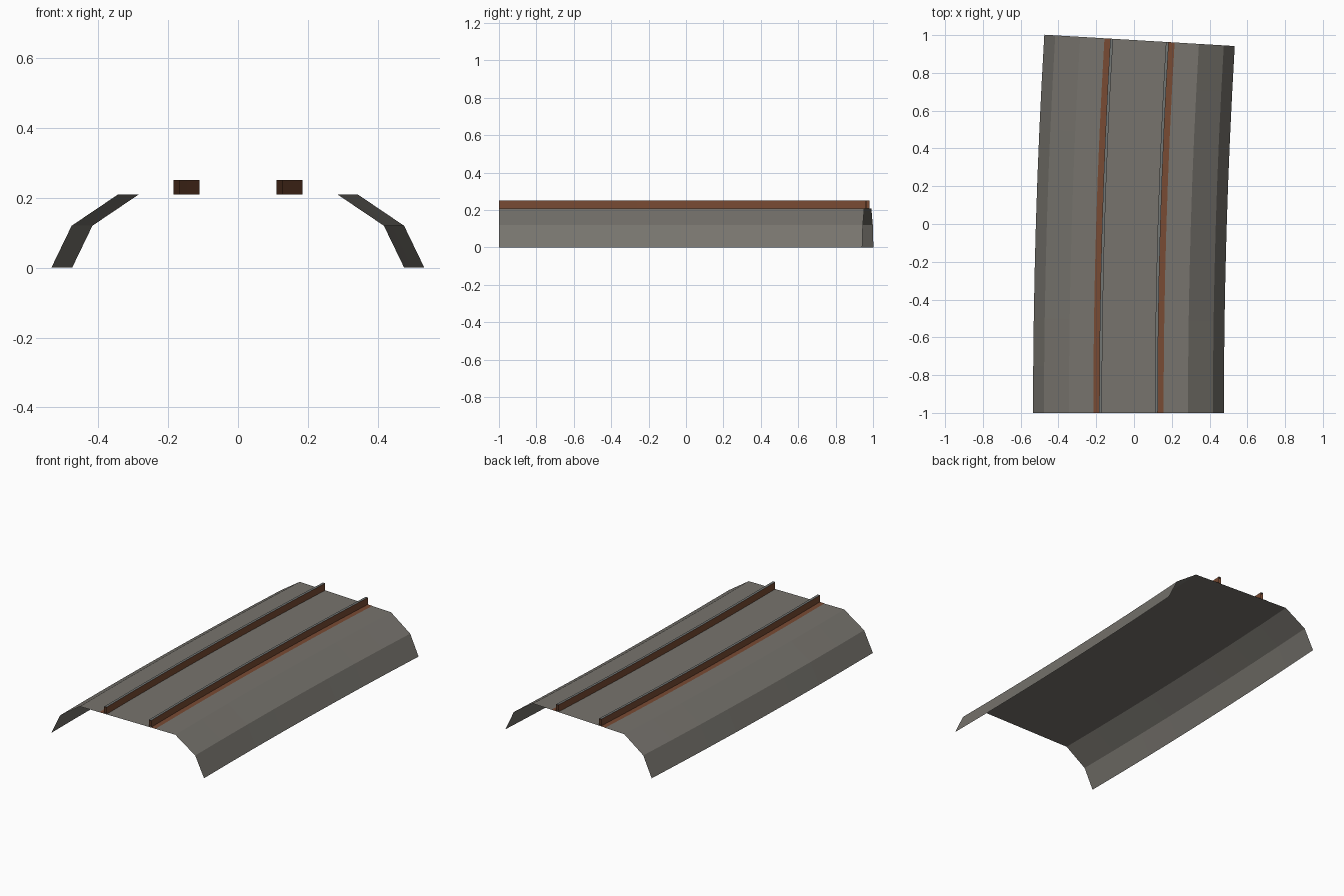
import bpy, bmesh, math

if "Cube" in bpy.data.objects:
    bpy.data.objects.remove(bpy.data.objects["Cube"])

# Gentle right-hand bend: every part is an open profile swept along one arc
ANGLE = math.asin(0.0594)
RADIUS = 33.2
STEPS = 8
START_X = -0.0293


def material(name, rgb):
    m = bpy.data.materials.new(name)
    m.diffuse_color = (*rgb, 1)
    m.use_nodes = True
    m.node_tree.nodes["Principled BSDF"].inputs["Base Color"].default_value = m.diffuse_color
    return m


stone = material("ballast grey", (0.185, 0.175, 0.155))
rust = material("rust brown", (0.19, 0.07, 0.033))
steel = material("steel grey", (0.17, 0.18, 0.175))


def sweep(name, profile, mats, pick=lambda i: 0):
    """Sweep an open (offset, height) profile, left to right, along the arc."""
    bm = bmesh.new()
    rings = []
    for s in range(STEPS + 1):
        a = ANGLE * s / STEPS
        ring = []
        for off, z in profile:
            r = RADIUS - off
            x = START_X + RADIUS - r * math.cos(a)
            ring.append(bm.verts.new((x, -1 + r * math.sin(a), z)))
        rings.append(ring)
    for near, far in zip(rings, rings[1:]):
        for i in range(len(profile) - 1):
            f = bm.faces.new((near[i], near[i + 1], far[i + 1], far[i]))
            f.material_index = pick(i)
    me = bpy.data.meshes.new(name)
    bm.to_mesh(me)
    bm.free()
    for m in mats:
        me.materials.append(m)
    ob = bpy.data.objects.new(name, me)
    bpy.context.collection.objects.link(ob)


# Embankment shell, open underneath and at both ends
half = [(-0.505, 0), (-0.447, 0.12), (-0.315, 0.209)]
sweep("embankment", half + [(-x, z) for x, z in reversed(half)], [stone])

# Rails with steel running tops, and a rusty strip along each outer foot
for side, label in ((-1, "left"), (1, "right")):
    a, b = sorted((side * 0.14, side * 0.155))
    sweep(label + "_rail", [(a, 0.209), (a, 0.251), (b, 0.251), (b, 0.209)],
          [rust, steel], lambda i: 1 if i == 1 else 0)
    a, b = sorted((side * 0.155, side * 0.186))
    sweep(label + "_rust_strip", [(a, 0.2105), (b, 0.2105)], [rust])
